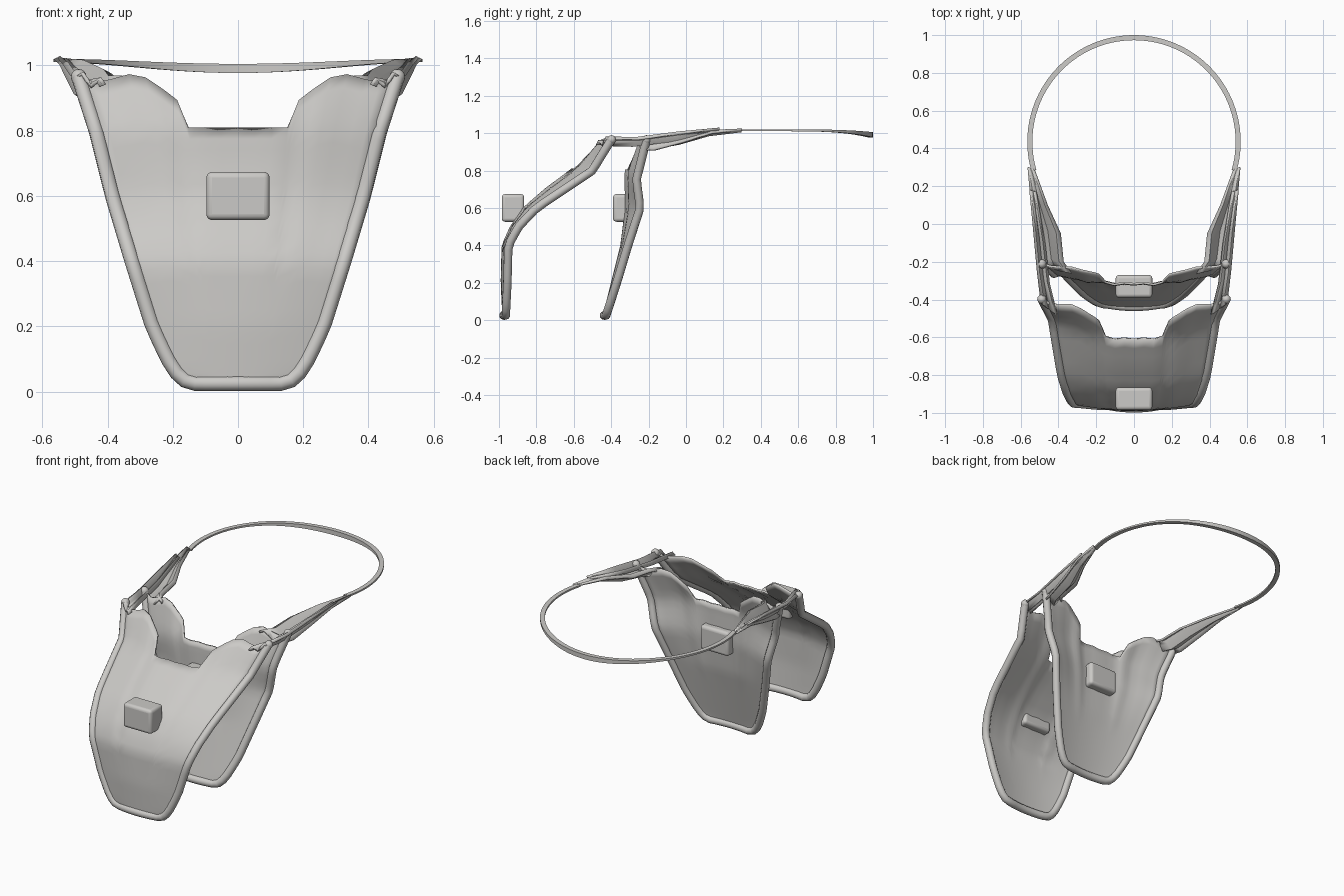
import bpy, bmesh, math
from mathutils import Vector

cube = bpy.data.objects.get("Cube")
if cube:
    bpy.data.objects.remove(cube, do_unlink=True)

mat = bpy.data.materials.new("light_grey")
mat.use_nodes = True
GREY = (0.6, 0.59, 0.57, 1)
mat.diffuse_color = GREY
mat.node_tree.nodes["Principled BSDF"].inputs["Base Color"].default_value = GREY


def curve(points, t):
    """Piecewise linear lookup in (t, value) pairs."""
    for (a, p), (b, q) in zip(points, points[1:]):
        if t <= b:
            return p + (q - p) * max(0, (t - a) / (b - a))
    return points[-1][1]


def finish(obj, angle=40):
    obj.data.materials.clear()
    obj.data.materials.append(mat)
    bpy.ops.object.select_all(action='DESELECT')
    obj.select_set(True)
    bpy.context.view_layer.objects.active = obj
    bpy.ops.object.shade_smooth_by_angle(angle=math.radians(angle))


def sheet(name, rows, thick=0.0, wrap=False):
    """Surface through equal rows of points; wrap closes each row into a tube."""
    bm = bmesh.new()
    grid = [[bm.verts.new(p) for p in row] for row in rows]
    n = len(rows[0])
    for a, b in zip(grid, grid[1:]):
        for i in range(n if wrap else n - 1):
            j = (i + 1) % n
            bm.faces.new((a[i], a[j], b[j], b[i]))
    if wrap:
        bm.faces.new(grid[0])
        bm.faces.new(grid[-1])
    bmesh.ops.recalc_face_normals(bm, faces=bm.faces)
    me = bpy.data.meshes.new(name)
    bm.to_mesh(me)
    bm.free()
    obj = bpy.data.objects.new(name, me)
    bpy.context.collection.objects.link(obj)
    if thick:
        mod = obj.modifiers.new("thickness", 'SOLIDIFY')
        mod.thickness = thick
        mod.offset = 0
    finish(obj)
    return obj


def tube(name, points, radius):
    cu = bpy.data.curves.new(name, 'CURVE')
    cu.dimensions = '3D'
    cu.bevel_depth = radius
    cu.bevel_resolution = 3
    cu.use_fill_caps = True
    sp = cu.splines.new('POLY')
    sp.points.add(len(points) - 1)
    for p, co in zip(sp.points, points):
        p.co = (*co, 1)
    tmp = bpy.data.objects.new(name + "_path", cu)
    bpy.context.collection.objects.link(tmp)
    me = bpy.data.meshes.new_from_object(tmp.evaluated_get(bpy.context.evaluated_depsgraph_get()))
    bpy.data.objects.remove(tmp, do_unlink=True)
    obj = bpy.data.objects.new(name, me)
    bpy.context.collection.objects.link(obj)
    finish(obj, 60)


def ball(name, loc, radius):
    bpy.ops.mesh.primitive_uv_sphere_add(segments=16, ring_count=8, radius=radius, location=loc)
    bpy.context.object.name = name
    finish(bpy.context.object, 60)


def block(name, y):
    bpy.ops.mesh.primitive_cube_add(size=1, location=(0, y, 0.6))
    obj = bpy.context.object
    obj.name = name
    obj.scale = (0.194, 0.12, 0.148)
    bpy.ops.object.transform_apply(location=False, rotation=False, scale=True)
    mod = obj.modifiers.new("rounding", 'BEVEL')
    mod.width = 0.018
    mod.segments = 4
    finish(obj, 60)


# Panel outline shared by both shells
WIDTH = [(0.025, 0.13), (0.035, 0.165), (0.06, 0.19), (0.1, 0.215), (0.2, 0.262),
         (0.4, 0.325), (0.6, 0.385), (0.8, 0.435), (0.97, 0.49)]
NECK = [(0, 0.805), (0.345, 0.805), (0.4, 0.89), (0.5, 0.93), (0.58, 0.96),
        (0.68, 0.97), (0.8, 0.955), (0.9, 0.945), (1, 0.965)]
HALF = [0, 0.12, 0.24, 0.345, 0.37, 0.4, 0.45, 0.5, 0.58, 0.68, 0.8, 0.9, 1]
US = [-u for u in HALF[:0:-1]] + HALF
VS = [0, 0.01, 0.035, 0.075] + [0.11 + 0.89 * i / 20 for i in range(21)]


def panel(name, mid, edge):
    def point(u, v):
        z = 0.025 + (curve(NECK, abs(u)) - 0.025) * v
        k = u * u
        fold = 0.007 * math.sin(abs(u) * 19) * min(1, max(0, z - 0.3) * 2) * (1 - k)
        y = curve(mid, z) * (1 - k) + curve(edge, z) * k + fold
        return Vector((u * curve(WIDTH, z), y, z))

    sheet(name + "_panel", [[point(u, v) for u in US] for v in VS], 0.012)
    # Rolled rim down one side, along the bottom and up the other
    left = [point(-1, v) for v in VS[:0:-1]]
    base = [point(u / 4, 0) for u in range(-4, 5)]
    right = [point(1, v) for v in VS[1:]]
    tube(name + "_rim", left + base + right, 0.023)
    for side, end in (("right", left[0]), ("left", right[-1])):
        ball(f"{name}_rim_end_{side}", end, 0.024)


panel("front",
      [(0, -0.975), (0.2, -0.985), (0.4, -0.98), (0.5, -0.935), (0.6, -0.865),
       (0.7, -0.75), (0.8, -0.615), (0.97, -0.46)],
      [(0, -0.965), (0.2, -0.955), (0.4, -0.95), (0.5, -0.895), (0.6, -0.8),
       (0.7, -0.65), (0.8, -0.5), (0.9, -0.44), (0.97, -0.395)])
panel("back",
      [(0, -0.445), (0.2, -0.395), (0.4, -0.345), (0.6, -0.32), (0.8, -0.32), (0.97, -0.25)],
      [(0, -0.435), (0.2, -0.37), (0.4, -0.31), (0.6, -0.245), (0.75, -0.265),
       (0.85, -0.24), (0.97, -0.21)])
block("front_block", -0.925)
block("back_block", -0.33)


# Shoulder straps running from the panels to the neck loop
def strap(name, inner, outer, sag):
    for side, s in (("left", 1), ("right", -1)):
        rows = []
        for a, b in zip(inner, outer):
            a, b = Vector(a), Vector(b)
            row = [a.lerp(b, i / 6) for i in range(7)]
            fade = (b - a).length
            for i, p in enumerate(row):
                p.z += sag * fade * math.sin(i * math.pi / 2)
            rows.append([(s * p.x, p.y, p.z) for p in row])
        sheet(f"{name}_strap_{side}", rows, 0.012)


strap("back",
      [(0.33, -0.265, 0.95), (0.375, -0.2, 0.955), (0.39, -0.05, 0.97),
       (0.46, 0.1, 1.0), (0.53, 0.29, 1.013)],
      [(0.485, -0.22, 0.91), (0.5, -0.17, 0.91), (0.52, -0.02, 0.95),
       (0.545, 0.14, 1.0), (0.56, 0.3, 1.015)], 0.12)
strap("front",
      [(0.41, -0.48, 0.94), (0.45, -0.32, 0.93), (0.475, -0.1, 0.955), (0.52, 0.17, 1.012)],
      [(0.49, -0.42, 0.965), (0.51, -0.25, 0.965), (0.53, -0.03, 0.995), (0.55, 0.18, 1.02)], 0.15)

# Neck loop, a thin band that deepens towards the back
rings = []
for i in range(65):
    a = math.radians(-16 + 212 * i / 64)
    t = max(0, math.sin(a))
    top = 1.02 - 0.015 * t ** 4
    low = top - 0.01 - 0.018 * t ** 4
    c, s = math.cos(a), math.sin(a)
    rings.append([(r * c, 0.435 + r * s, z)
                  for r, z in ((0.538, low), (0.565, low), (0.565, top), (0.538, top))])
sheet("neck_loop", rings, wrap=True)
